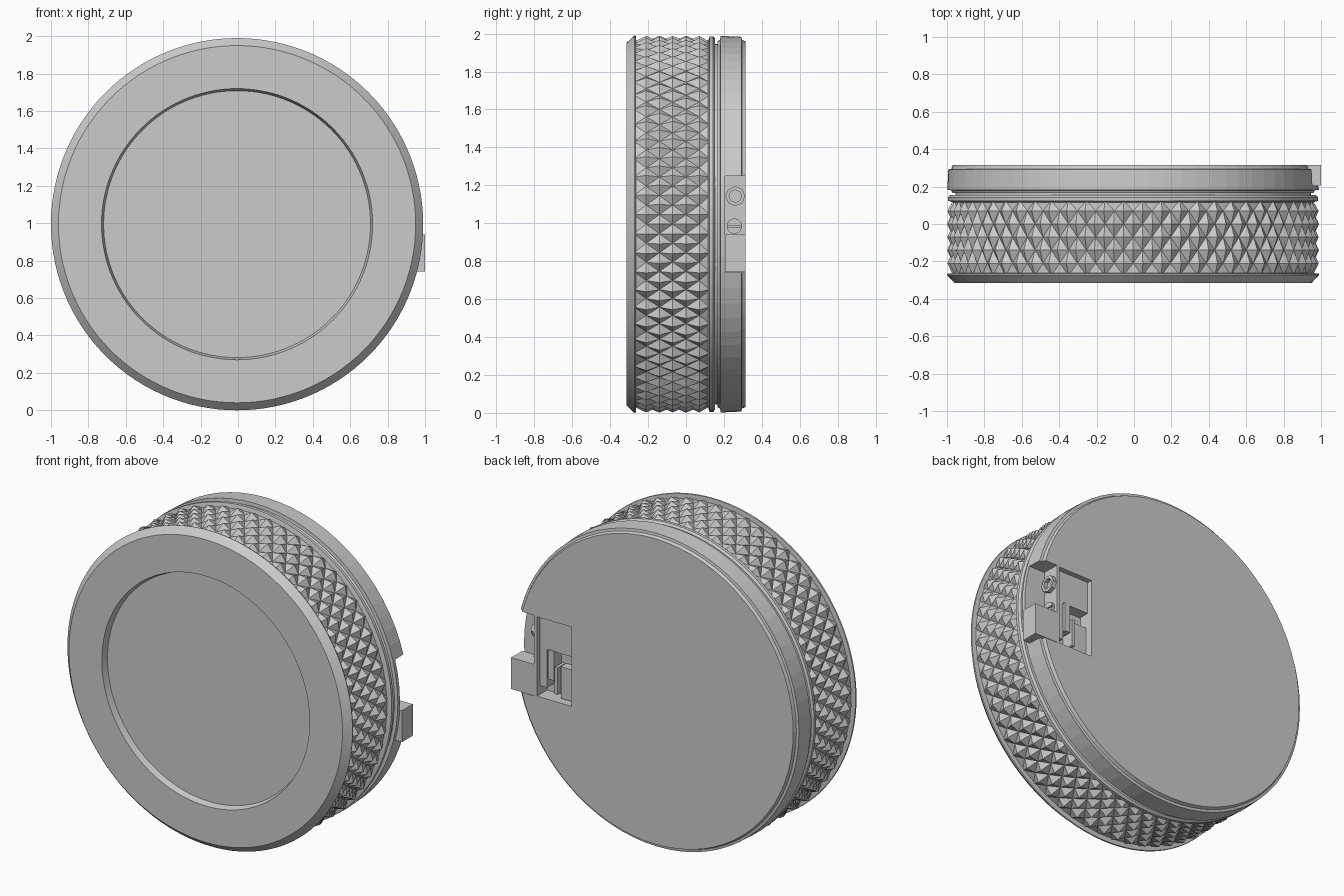
import bpy, bmesh, math

if "Cube" in bpy.data.objects:
    bpy.data.objects.remove(bpy.data.objects["Cube"])

CX, CZ = -0.005, 0.995      # dial axis, running along y


def finish(bm, name, smooth=None):
    bmesh.ops.remove_doubles(bm, verts=bm.verts, dist=1e-5)
    bmesh.ops.recalc_face_normals(bm, faces=bm.faces)
    me = bpy.data.meshes.new(name)
    bm.to_mesh(me)
    bm.free()
    ob = bpy.data.objects.new(name, me)
    bpy.context.collection.objects.link(ob)
    if smooth:
        bpy.ops.object.select_all(action='DESELECT')
        bpy.context.view_layer.objects.active = ob
        ob.select_set(True)
        bpy.ops.object.shade_smooth_by_angle(angle=math.radians(smooth))
    return ob


def lathe(name, profile, segs, axis='Y', centre=(CX, CZ), closed=False, smooth=None):
    """Turn (radius, height) points around the y or x axis."""
    bm = bmesh.new()
    rings = []
    for r, h in profile:
        ring = []
        for i in range(segs):
            a = 2 * math.pi * i / segs
            u, w = centre[0] + r * math.cos(a), centre[1] + r * math.sin(a)
            ring.append(bm.verts.new((u, h, w) if axis == 'Y' else (h, u, w)))
        rings.append(ring)
    pairs = list(zip(rings, rings[1:] + rings[:1])) if closed else list(zip(rings, rings[1:]))
    for a, b in pairs:
        for i in range(segs):
            j = (i + 1) % segs
            bm.faces.new((a[i], a[j], b[j], b[i]))
    bmesh.ops.dissolve_degenerate(bm, dist=1e-6, edges=bm.edges)
    return finish(bm, name, smooth)


def box(name, x, y, z):
    bm = bmesh.new()
    bmesh.ops.create_cube(bm, size=1)
    for v in bm.verts:
        for k, (lo, hi) in enumerate((x, y, z)):
            v.co[k] = lo + (v.co[k] + 0.5) * (hi - lo)
    return finish(bm, name)


def cut(target, cutter):
    mod = target.modifiers.new("cut", 'BOOLEAN')
    mod.operation = 'DIFFERENCE'
    mod.solver = 'EXACT'
    mod.object = cutter
    bpy.context.view_layer.objects.active = target
    bpy.ops.object.modifier_apply(modifier=mod.name)
    bpy.data.objects.remove(cutter)


# Front face with shallow recess and chamfered bezel
lathe("front_bezel", [(0, -0.27), (0.712, -0.27), (0.725, -0.315), (0.955, -0.315),
                      (0.995, -0.272), (0.993, -0.265), (0.955, -0.262), (0, -0.262)],
      120, smooth=25)

# Knurled grip: alternating peaks and valleys, split along the valleys
N = 120
rows = [-0.275, -0.21, -0.14, -0.07, 0.0, 0.07, 0.125]
bm = bmesh.new()
grid = []
for k, y in enumerate(rows):
    edge = k in (0, len(rows) - 1)
    ring = []
    for j in range(N):
        r = 0.994 if (j + k) % 2 == 0 and not edge else 0.963
        a = 2 * math.pi * j / N
        ring.append(bm.verts.new((CX + r * math.cos(a), y, CZ + r * math.sin(a))))
    grid.append(ring)
for k in range(len(rows) - 1):
    for j in range(N):
        a, b = grid[k][j], grid[k][(j + 1) % N]
        c, d = grid[k + 1][(j + 1) % N], grid[k + 1][j]
        tris = ((a, b, d), (b, c, d)) if (j + k) % 2 == 0 else ((a, b, c), (a, c, d))
        for t in tris:
            bm.faces.new(t)
bm.faces.new(grid[0])
bm.faces.new(grid[-1])
finish(bm, "knurled_grip")

# Rear rim of the grip and the narrow neck behind it
lathe("grip_rear_rim", [(0, 0.115), (0.96, 0.115), (0.99, 0.124), (0.99, 0.143),
                        (0.978, 0.154), (0, 0.154)], 120, smooth=25)
lathe("neck", [(0, 0.15), (0.95, 0.15), (0.95, 0.185), (0, 0.185)], 96, smooth=25)

# Back cap with stepped edge
cap = lathe("back_cap", [(0, 0.165), (0.965, 0.165), (0.972, 0.18), (0.993, 0.182),
                         (0.988, 0.292), (0.972, 0.295), (0.964, 0.315), (0, 0.315)], 72)
# Side notch and rear pocket
cut(cap, box("notch_cutter", (0.84, 1.1), (0.205, 0.4), (0.74, 1.25)))
cut(cap, box("pocket_cutter", (0.58, 0.82), (0.215, 0.4), (0.745, 1.245)))

# Latch block beside the notch
box("latch_block", (0.822, 1.0), (0.206, 0.315), (0.742, 0.94))

# Socket and slotted screw on the notch wall
lathe("socket_ring", [(0.052, 0.835), (0.052, 0.865), (0.033, 0.865), (0.033, 0.835)],
      8, 'X', (0.26, 1.143), closed=True)
screw = lathe("screw_head", [(0, 0.835), (0.04, 0.835), (0.04, 0.858), (0, 0.858)],
              20, 'X', (0.255, 0.985), smooth=30)
cut(screw, box("slot_cutter", (0.85, 0.9), (0.2, 0.3), (0.981, 0.989)))

# Mechanism inside the rear pocket
box("pocket_panel", (0.585, 0.818), (0.21, 0.285), (1.04, 1.243))
box("pocket_bar", (0.72, 0.76), (0.21, 0.29), (0.86, 1.045))
box("pocket_slider", (0.585, 0.685), (0.21, 0.27), (0.75, 0.95))
box("pocket_rail", (0.69, 0.71), (0.21, 0.295), (0.78, 0.95))
box("pocket_foot", (0.77, 0.818), (0.21, 0.285), (0.80, 1.045))
